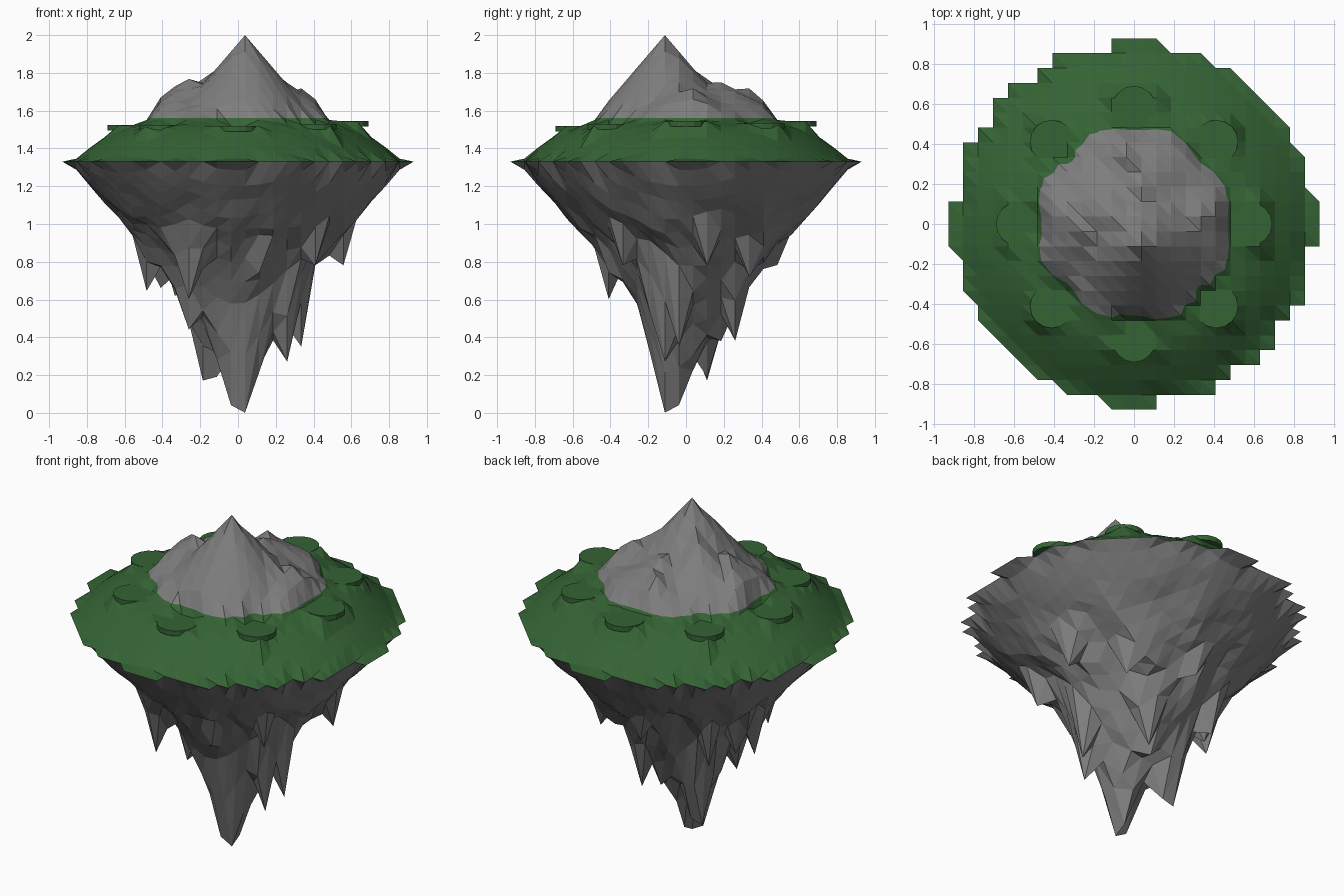
import bpy, bmesh, math
from mathutils import Vector, noise

if "Cube" in bpy.data.objects:
    bpy.data.objects.remove(bpy.data.objects["Cube"])

CELL = 0.0744
RIM = 1.33
GRASS_LINE = 1.56


def material(name, rgb):
    m = bpy.data.materials.new(name)
    m.diffuse_color = (*rgb, 1)
    m.use_nodes = True
    m.node_tree.nodes["Principled BSDF"].inputs["Base Color"].default_value = m.diffuse_color
    return m


grass = material("grass green", (0.035, 0.125, 0.035))
stone = material("stone grey", (0.205, 0.205, 0.205))

# Ring of eight flat pads on the slope: x, y, top height
PADS = [(.582 * math.cos(k * math.pi / 4), .582 * math.sin(k * math.pi / 4), h)
        for k, h in enumerate((1.545, 1.535, 1.545, 1.53, 1.525, 1.525, 1.52, 1.53))]


def lerp_profile(points, r):
    """Piecewise linear height from (radius, height) points."""
    for (r0, z0), (r1, z1) in zip(points, points[1:]):
        if r <= r1:
            return z0 + (z1 - z0) * (r - r0) / (r1 - r0)
    return points[-1][1]


def inside(i, j):
    """Stepped round outline of the island, in grid cells."""
    rr = i * i + j * j
    return rr < 162 or (i * j < 0 and rr < 163 and max(abs(i), abs(j)) < 12)


def height_grid(name, height, mats, flip=False):
    """Round patch of triangulated grid, lifted by a height function."""
    bm = bmesh.new()
    verts = {}
    for a in range(-13, 13):
        for b in range(-13, 13):
            if inside(a + .5, b + .5):
                x, y = (a + .5) * CELL, (b + .5) * CELL
                verts[a, b] = bm.verts.new((x, y, height(x, y)))
    for a in range(-13, 12):
        for b in range(-13, 12):
            sw, se, ne, nw = (a, b), (a + 1, b), (a + 1, b + 1), (a, b + 1)
            for tri in ((sw, se, nw), (se, ne, nw)):
                if all(k in verts for k in tri):
                    bm.faces.new([verts[k] for k in (tri[::-1] if flip else tri)])
    # both halves meet along the stepped rim
    for v in bm.verts:
        if v.is_boundary:
            v.co.z = RIM
    if len(mats) > 1:
        # cut a clean line where grass meets stone
        bmesh.ops.bisect_plane(bm, geom=bm.verts[:] + bm.edges[:] + bm.faces[:], dist=1e-5,
                               plane_co=(0, 0, GRASS_LINE), plane_no=(0, 0, 1))
        for f in bm.faces:
            f.material_index = int(f.calc_center_median().z > GRASS_LINE)
    me = bpy.data.meshes.new(name)
    bm.to_mesh(me)
    bm.free()
    for m in mats:
        me.materials.append(m)
    ob = bpy.data.objects.new(name, me)
    bpy.context.collection.objects.link(ob)
    return ob


# Upper land: grassy slope with a stone peak
SLOPE = [(0, 1.74), (.12, 1.73), (.25, 1.68), (.36, 1.63), (.44, 1.585), (.485, 1.555),
         (.55, 1.53), (.62, 1.51), (.70, 1.465), (.79, 1.40), (.87, 1.335), (.95, RIM)]
# peaks: x, y, height, fall per unit
PEAKS = [(.037, -.112, 2.0, 1.17), (-.04, .335, 1.72, .9), (-.26, -.04, 1.77, .75),
         (.26, -.04, 1.75, .7), (-.335, .04, 1.73, .8), (.335, .04, 1.72, .8),
         (.037, .186, 1.75, .5), (-.112, .037, 1.82, .7)]


def top_height(x, y):
    r = math.hypot(x, y)
    z = lerp_profile(SLOPE, r)
    if r < .48:
        z += .05 * noise.noise(Vector((x * 7, y * 7, 3))) * min(1, (.48 - r) * 8)
        z = max([z] + [pz - fall * math.hypot(x - px, y - py) for px, py, pz, fall in PEAKS])
    for px, py, pz in PADS:
        if math.hypot(x - px, y - py) < .125:
            z = pz - .002
    return z


height_grid("island_top", top_height, [grass, stone])

# Hanging rock: rough cone with several drooping points
UNDER = [(0, .36), (.1, .40), (.2, .50), (.3, .64), (.4, .79), (.5, .91), (.6, 1.01),
         (.7, 1.11), (.8, 1.22), (.88, 1.315), (.94, RIM)]
# drooping points: x, y, height, rise per unit
POINTS = [(.037, -.112, .0, 2.3), (-.037, -.112, .04, 2.6), (.037, -.037, .04, 2.5),
          (-.186, .112, .17, 2.5), (-.112, .112, .19, 2.5), (.26, -.112, .27, 2.5),
          (.335, -.037, .35, 4), (.112, .26, .38, 2.2), (.037, .186, .38, 2.5),
          (-.26, -.41, .60, 2.2), (-.48, .04, .63, 2.2), (-.41, .112, .66, 2.2),
          (.558, .112, .78, 2.2), (.48, .112, .82, 2), (-.037, .48, .77, 2),
          (.037, .41, .76, 2), (-.335, .26, .62, 2.2), (.335, .335, .72, 2),
          (.41, -.335, .78, 2), (-.26, -.112, .44, 2.4), (.112, -.41, .74, 2.2)]


def under_height(x, y):
    r = math.hypot(x, y)
    fade = max(0, min(1, (.8 - r) * 3))
    z = lerp_profile(UNDER, r) + fade * .11 * noise.noise(Vector((x * 6, y * 6, 1)))
    for px, py, pz, rise in POINTS:
        # each point is steeper on its outer side
        out = ((x - px) * px + (y - py) * py) / math.hypot(px, py)
        d = math.hypot(x - px, y - py) + max(0, out) * .8
        z = min(z, pz + rise * d)
    return max(0, min(z, RIM - .001))


height_grid("hanging_rock", under_height, [stone], flip=True)

# Eight round grass pads in a ring on the slope
for k, (px, py, pz) in enumerate(PADS):
    bpy.ops.mesh.primitive_cylinder_add(vertices=16, radius=.11, depth=.03,
                                        location=(px, py, pz - .015))
    pad = bpy.context.object
    pad.name = f"grass_pad_{k + 1}"
    pad.data.materials.append(grass)
